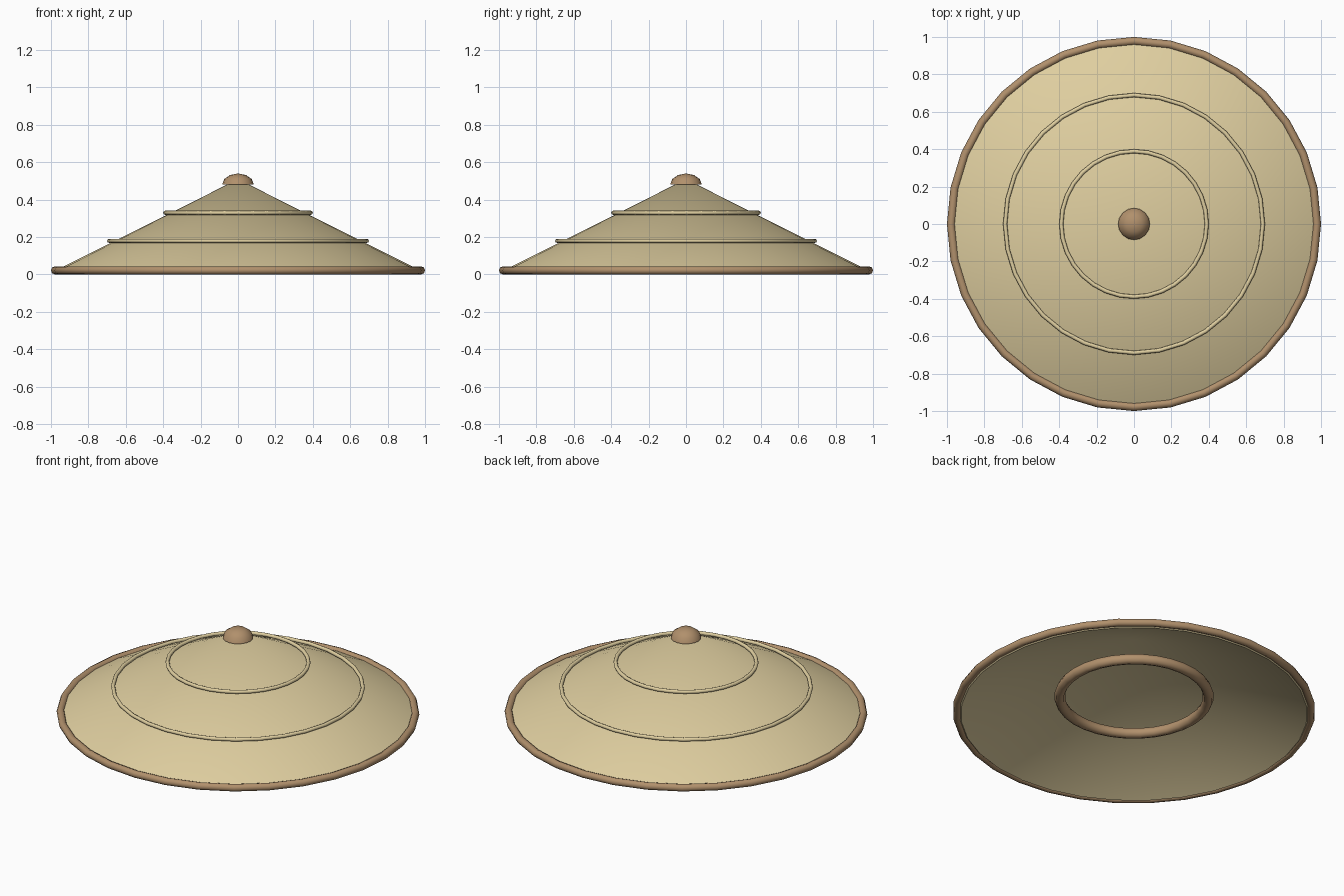
import bpy
import math

SIDES = 32

cube = bpy.data.objects.get("Cube")
if cube:
    bpy.data.objects.remove(cube, do_unlink=True)


def make_material(name, rgb):
    mat = bpy.data.materials.new(name)
    mat.use_nodes = True
    color = (*rgb, 1.0)
    mat.diffuse_color = color
    mat.node_tree.nodes["Principled BSDF"].inputs["Base Color"].default_value = color
    return mat


def finish(obj, name, mat, angle):
    obj.name = name
    obj.data.materials.append(mat)
    bpy.ops.object.select_all(action="DESELECT")
    obj.select_set(True)
    bpy.context.view_layer.objects.active = obj
    bpy.ops.object.shade_smooth_by_angle(angle=math.radians(angle))


def lathe(name, profile, mat, sides=SIDES, angle=40):
    """Turn an (r, z) profile around z; points on the axis become poles."""
    verts, rings, faces = [], [], []
    for r, z in profile:
        count = sides if r > 0 else 1
        start = len(verts)
        for i in range(count):
            a = math.tau * i / sides
            verts.append((r * math.cos(a), r * math.sin(a), z))
        rings.append([start + i % count for i in range(sides)])
    for low, high in zip(rings, rings[1:]):
        for i in range(sides):
            j = (i + 1) % sides
            face = dict.fromkeys((low[i], low[j], high[j], high[i]))
            faces.append(list(face))
    mesh = bpy.data.meshes.new(name)
    mesh.from_pydata(verts, [], faces)
    obj = bpy.data.objects.new(name, mesh)
    bpy.context.collection.objects.link(obj)
    finish(obj, name, mat, angle)


def hoop(name, outer, thickness, z, mat):
    """Round hoop given by its outer radius and tube radius."""
    bpy.ops.mesh.primitive_torus_add(
        major_segments=SIDES, minor_segments=8, location=(0, 0, z),
        major_radius=outer - thickness, minor_radius=thickness)
    finish(bpy.context.object, name, mat, 60)


straw = make_material("straw", (0.74, 0.62, 0.35))
brown = make_material("brown_binding", (0.44, 0.28, 0.15))

# Thick conical shell: underside up to its peak, outer slope back to the tip
lathe("hat_cone", [(0, 0.475), (0.955, 0.002), (0.975, 0.022), (0, 0.51)], straw)

# Bound brim and the two raised straw bands
hoop("brim_binding", 1.0, 0.022, 0.022, brown)
hoop("lower_band", 0.70, 0.011, 0.18, straw)
hoop("upper_band", 0.40, 0.011, 0.33, straw)

# Head ring hanging inside the cone
hoop("head_ring", 0.44, 0.03, 0.115, brown)

# Domed cap on the tip, closed below
dome = [(0.085 * math.cos(math.radians(a)), 0.48 + 0.06 * math.sin(math.radians(a)))
        for a in (0, 30, 60)]
lathe("tip_cap", [(0, 0.48), *dome, (0, 0.54)], brown, sides=16, angle=50)
